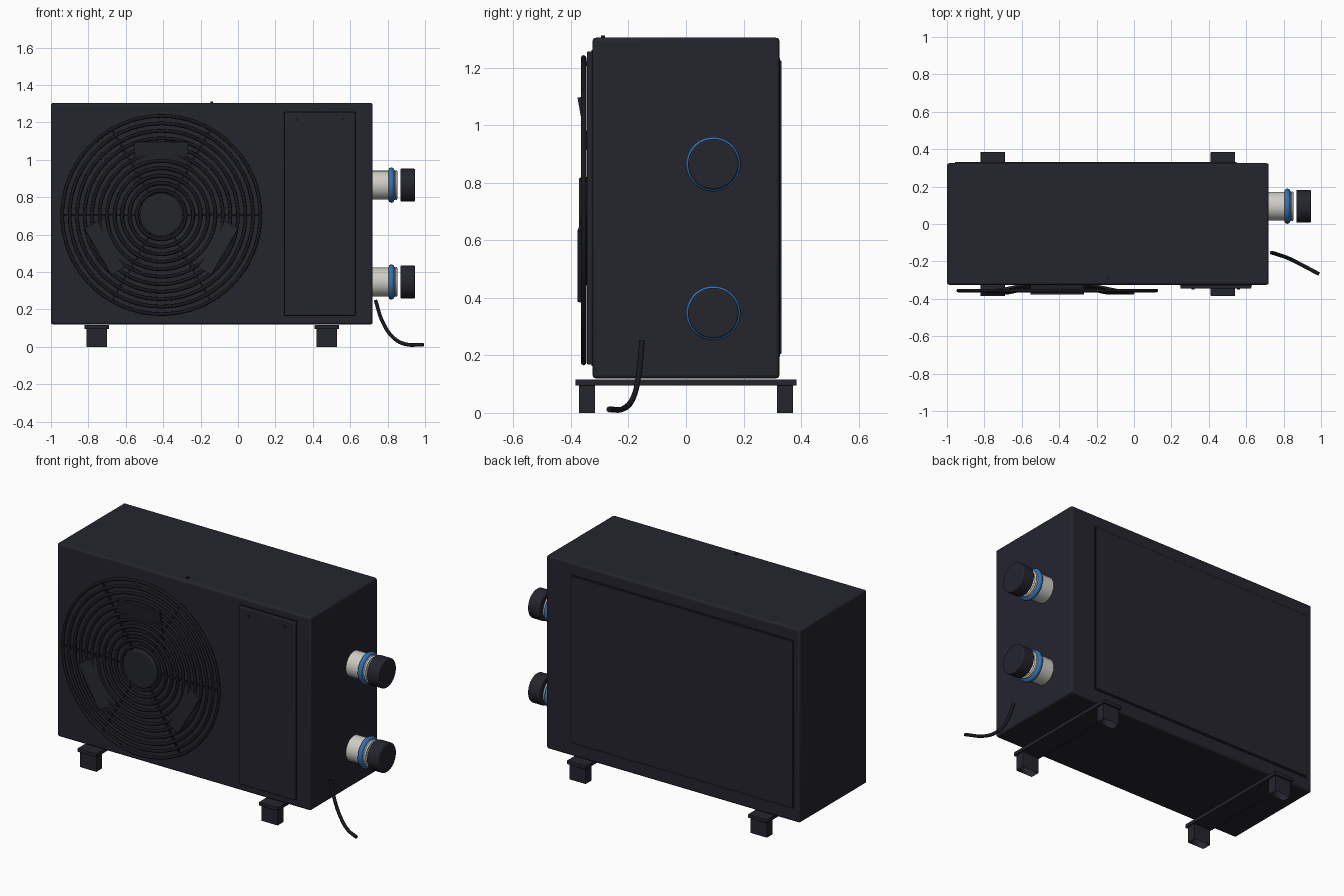
import bpy, bmesh
from math import pi, radians, sin, cos
from mathutils import Matrix, Vector

if "Cube" in bpy.data.objects:
    bpy.data.objects.remove(bpy.data.objects["Cube"])


def material(name, r, g, b):
    m = bpy.data.materials.new(name)
    m.use_nodes = True
    m.diffuse_color = (r, g, b, 1)
    m.node_tree.nodes["Principled BSDF"].inputs["Base Color"].default_value = (r, g, b, 1)
    return m


CASE = material("dark slate", .018, .018, .027)
GRILLE = material("black", .010, .010, .013)
BLADE = material("charcoal", .018, .019, .024)
BLUE = material("blue", .03, .17, .45)
PIPE = material("warm white", .62, .61, .55)


def finish(ob, name, mat, bevel=0, angle=35):
    ob.name = name
    ob.data.materials.append(mat)
    if bevel:
        mod = ob.modifiers.new("bevel", "BEVEL")
        mod.width, mod.segments = bevel, 3
    bpy.ops.object.select_all(action="DESELECT")
    ob.select_set(True)
    bpy.context.view_layer.objects.active = ob
    bpy.ops.object.shade_smooth_by_angle(angle=radians(angle))
    return ob


def box(name, lo, hi, mat, bevel=0):
    lo, hi = Vector(lo), Vector(hi)
    bpy.ops.mesh.primitive_cube_add(size=1, location=(lo + hi) / 2)
    ob = bpy.context.object
    ob.data.transform(Matrix.Diagonal((*(hi - lo), 1)))
    return finish(ob, name, mat, bevel)


def cylinder(name, centre, radius, depth, axis, mat, bevel=0, sides=48):
    rot = (0, pi / 2, 0) if axis == "x" else (pi / 2, 0, 0)
    bpy.ops.mesh.primitive_cylinder_add(vertices=sides, radius=radius, depth=depth,
                                        location=centre, rotation=rot)
    return finish(bpy.context.object, name, mat, bevel)


def ring(name, centre, major, minor, axis, mat):
    rot = (0, pi / 2, 0) if axis == "x" else (pi / 2, 0, 0)
    bpy.ops.mesh.primitive_torus_add(major_segments=72, minor_segments=8, location=centre,
                                     rotation=rot, major_radius=major, minor_radius=minor)
    return finish(bpy.context.object, name, mat, angle=60)


# Casing, front service panel and rear panel
box("casing", (-1, -.325, .12), (.72, .325, 1.305), CASE, .012)
box("service_panel_gap", (.243, -.328, .163), (.632, -.32, 1.262), GRILLE)
box("service_panel", (.248, -.345, .168), (.627, -.32, 1.257), CASE, .005)
box("rear_panel_gap", (-.965, .32, .197), (.555, .327, 1.233), GRILLE)
box("rear_panel", (-.957, .32, .205), (.547, .332, 1.225), CASE, .003)
box("top_stud", (-.147, -.296, 1.30), (-.133, -.282, 1.313), GRILLE)
for x in (.315, .56):
    cylinder("panel_screw", (x, -.346, 1.215), .008, .008, "y", GRILLE, sides=16)

# Fan grille: concentric wires, spokes and hub
FAN = Vector((-.41, 0, .705))
for i in range(11):
    ring("grille_ring", FAN + Vector((0, -.356, 0)), .13 + i * .04, .0095, "y", GRILLE)
for i in range(6):
    spoke = box("grille_spoke", (.1, -.005, -.005), (.535, .005, .005), GRILLE)
    spoke.data.transform(Matrix.Translation(spoke.location))
    spoke.location = FAN + Vector((0, -.352, 0))
    spoke.rotation_euler.y = i * pi / 3
cylinder("fan_hub", FAN + Vector((0, -.347, 0)), .115, .05, "y", BLADE, .008)

# Three tilted fan blades
for i in range(3):
    blade = box("fan_blade", (-.143, -.006, -.17), (.143, .006, .17), BLADE)
    place = (Matrix.Translation(FAN + Vector((0, -.342, 0))) @ Matrix.Rotation(i * 2 * pi / 3, 4, "Y")
             @ Matrix.Translation((0, 0, .225)) @ Matrix.Rotation(radians(10), 4, "X"))
    blade.matrix_world = place

# Mounting rails with hollow feet
for x in (-.755, .475):
    box("mounting_rail", (x - .065, -.385, .095), (x + .065, .385, .117), CASE, .003)
    for y in (-.345, .345):
        foot = box("foot", (x - .055, y - .028, 0), (x + .055, y + .028, .097), CASE)
        bm = bmesh.new()
        bm.from_mesh(foot.data)
        base = [f for f in bm.faces if f.normal.z < -.9]
        bmesh.ops.inset_region(bm, faces=base, thickness=.008)
        bmesh.ops.translate(bm, verts=base[0].verts, vec=(0, 0, .085))
        bm.to_mesh(foot.data)
        bm.free()

# Water connections: pipe stub, ridged end, seal ring and cap
for z in (.347, .865):
    def at(x):
        return (x, .095, z)
    cylinder("pipe_stub", at(.775), .077, .13, "x", PIPE)
    for i in range(3):
        ring("pipe_thread", at(.826 + i * .01), .074, .006, "x", PIPE)
    ring("seal_ring", at(.82), .079, .016, "x", BLUE)
    cylinder("pipe_cap", at(.907), .088, .078, "x", CASE, .006)

# Power cable
curve = bpy.data.curves.new("power_cable", "CURVE")
curve.dimensions = "3D"
curve.bevel_depth, curve.bevel_resolution = .01, 2
curve.use_fill_caps = True
path = [(.735, -.153, .25), (.775, -.165, .13), (.83, -.185, .05), (.89, -.215, .016), (.99, -.268, .012)]
spline = curve.splines.new("BEZIER")
spline.bezier_points.add(len(path) - 1)
for point, co in zip(spline.bezier_points, path):
    point.co = co
    point.handle_left_type = point.handle_right_type = "AUTO"
cable = bpy.data.objects.new("power_cable", curve)
curve.materials.append(GRILLE)
bpy.context.collection.objects.link(cable)
